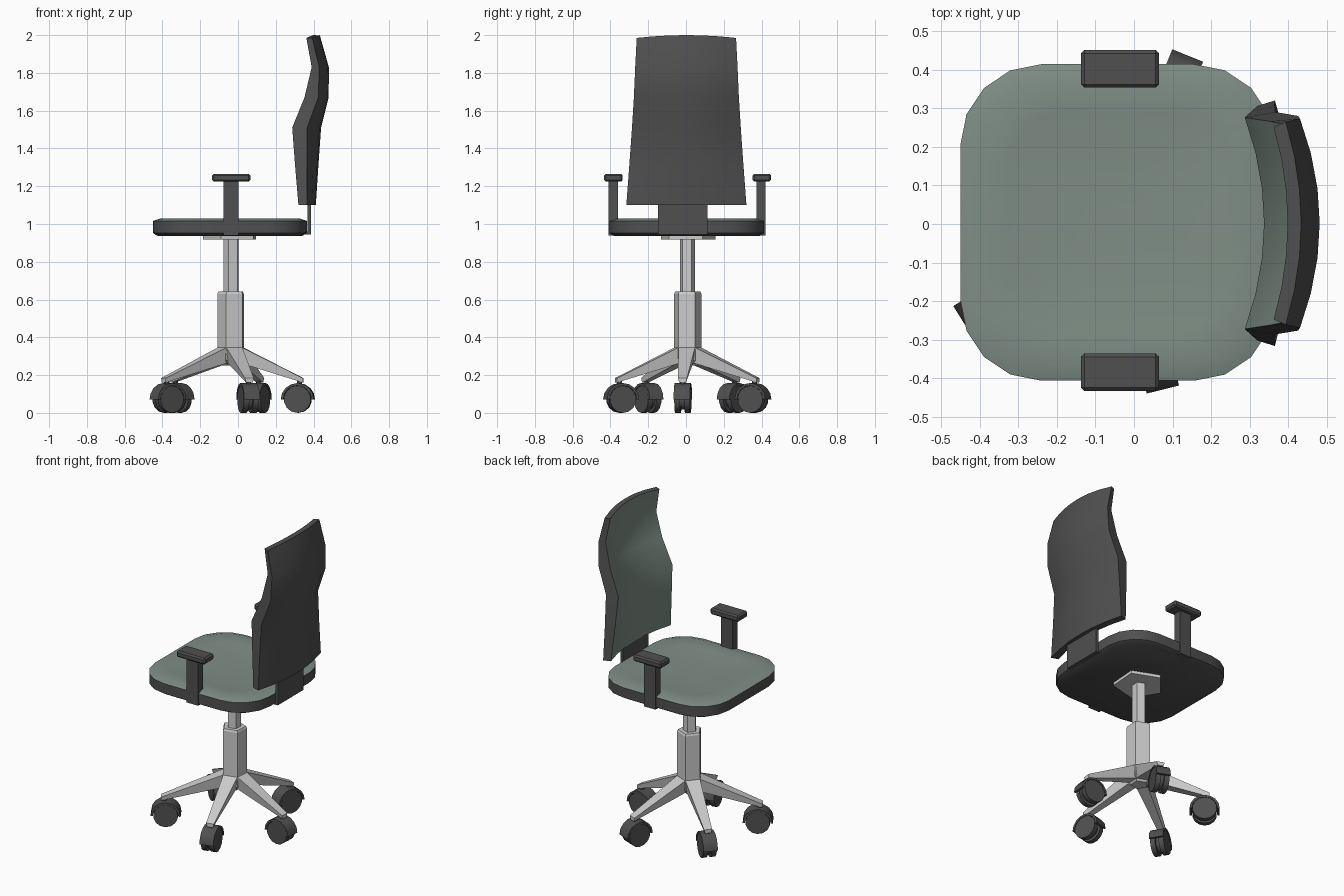
import bpy, bmesh
from math import sin, cos, pi, radians
from mathutils import Matrix, Vector

if "Cube" in bpy.data.objects:
    bpy.data.objects.remove(bpy.data.objects["Cube"])


def material(name, r, g, b):
    m = bpy.data.materials.new(name)
    m.diffuse_color = (r, g, b, 1)
    m.use_nodes = True
    m.node_tree.nodes["Principled BSDF"].inputs["Base Color"].default_value = m.diffuse_color
    return m


DARK = material("dark_plastic", 0.08, 0.08, 0.08)
GREEN = material("green_fabric", 0.21, 0.27, 0.235)
SILVER = material("silver_metal", 0.55, 0.55, 0.55)
CX, CY, ROT = -0.034, 0.008, radians(-4)      # swivel axis and base rotation


def finish(name, bm, mats, smooth=None):
    bmesh.ops.recalc_face_normals(bm, faces=bm.faces)
    me = bpy.data.meshes.new(name)
    bm.to_mesh(me)
    bm.free()
    for m in mats:
        me.materials.append(m)
    ob = bpy.data.objects.new(name, me)
    bpy.context.collection.objects.link(ob)
    if smooth:
        bpy.ops.object.select_all(action='DESELECT')
        bpy.context.view_layer.objects.active = ob
        ob.select_set(True)
        bpy.ops.object.shade_smooth_by_angle(angle=radians(smooth))
    return ob


def loft(bm, rings, mat_of=lambda i, j: 0, cap_mats=(0, 0)):
    """Skin a list of closed loops with quads and cap both ends."""
    vs = [[bm.verts.new(p) for p in r] for r in rings]
    n = len(rings[0])
    for i in range(len(rings) - 1):
        for j in range(n):
            k = (j + 1) % n
            f = bm.faces.new((vs[i][j], vs[i][k], vs[i + 1][k], vs[i + 1][j]))
            f.material_index = mat_of(i, j)
    for r, m in zip((vs[0], vs[-1]), cap_mats):
        bm.faces.new(r).material_index = m


def ngon(n, r, z, rot):
    return [(CX + r * cos(rot + 2 * pi * i / n), CY + r * sin(rot + 2 * pi * i / n), z) for i in range(n)]


def box(name, lo, hi, mat, bevel=0):
    bm = bmesh.new()
    lo, hi = Vector(lo), Vector(hi)
    bmesh.ops.create_cube(bm, size=1, matrix=Matrix.Translation((lo + hi) / 2) @ Matrix.Diagonal((*(hi - lo), 1)))
    if bevel:
        bmesh.ops.bevel(bm, geom=bm.edges[:], offset=bevel, segments=1, affect='EDGES')
    return finish(name, bm, [mat])


# Seat: rounded-square outline, dark rim and dished green top
outline = []
for cx, cy, a0 in ((0.155, 0.204, 0), (-0.24, 0.204, 90), (-0.24, -0.196, 180), (0.155, -0.196, 270)):
    for k in range(5):
        a = radians(a0 + 22.5 * k)
        outline.append((cx + 0.21 * cos(a), cy + 0.21 * sin(a)))
levels = [(0.94, 0.937), (1, 0.952), (1, 1.016), (0.9, 1.03), (0.7, 1.022), (0.45, 1.015), (0.2, 1.012)]
mx, my = -0.043, 0.004
bm = bmesh.new()
loft(bm, [[(mx + (x - mx) * s, my + (y - my) * s, z) for x, y in outline] for s, z in levels],
     lambda i, j: int(i >= 2), (0, 1))
finish("seat", bm, [DARK, GREEN], 35)

# Backrest: z, half width, edge front/back x, centre front/back x
sections = [(1.10, 0.318, 0.320, 0.365, 0.368, 0.412),
            (1.30, 0.303, 0.303, 0.364, 0.352, 0.425),
            (1.51, 0.288, 0.287, 0.366, 0.337, 0.440),
            (1.67, 0.278, 0.352, 0.425, 0.400, 0.480),
            (1.83, 0.271, 0.390, 0.430, 0.436, 0.481),
            (1.985, 0.263, 0.362, 0.393, 0.398, 0.433)]
us = [-1, -0.67, -0.33, 0, 0.33, 0.67, 1]
rings = []
for z, w, ef, eb, cf, cb in sections:
    crown = 0.015 if z > 1.9 else 0
    front = [(cf + (ef - cf) * u * u, 0.002 + u * (w - 0.014), z + crown * (1 - u * u)) for u in us]
    back = [(cb + (eb - cb) * u * u, 0.002 + u * w, z + crown * (1 - u * u)) for u in reversed(us)]
    rings.append(front + back)
bm = bmesh.new()
loft(bm, rings, lambda i, j: int(j < len(us) - 1))
finish("backrest", bm, [DARK, GREEN], 35)

# Plate joining the backrest to the seat
box("back_bracket", (0.368, -0.147, 0.945), (0.386, 0.115, 1.16), DARK)
box("back_bracket_foot", (0.30, -0.147, 0.945), (0.37, 0.115, 0.96), DARK)

# Armrests
for side, y in (("left", -0.384), ("right", 0.402)):
    box(side + "_arm_pad", (-0.137, y - 0.049, 1.225), (0.065, y + 0.049, 1.266), DARK, 0.009)
    yp = y - 0.005 * (1 if y > 0 else 0)
    box(side + "_arm_post", (-0.078, yp - 0.025, 0.94), (0.003, yp + 0.025, 1.235), DARK)

# Five-sided column, gas lift and seat plate
corner = ROT + pi / 5
bm = bmesh.new()
loft(bm, [ngon(5, r, z, corner) for r, z in ((0.05, 0.25), (0.076, 0.28), (0.076, 0.63), (0.07, 0.642))])
finish("column", bm, [SILVER])
bm = bmesh.new()
loft(bm, [ngon(5, 0.042, z, corner) for z in (0.63, 0.93)])
finish("gas_lift", bm, [SILVER])
bm = bmesh.new()
loft(bm, [ngon(5, 0.152, z, corner) for z in (0.918, 0.94)])
finish("seat_plate", bm, [SILVER])

# Legs and twin-wheel casters
for n, reach in enumerate((0.44, 0.462, 0.468, 0.485, 0.45)):
    place = Matrix.Translation((CX, CY, 0)) @ Matrix.Rotation(ROT + n * 2 * pi / 5, 4, 'Z')
    tip, hub = reach - 0.06, reach - 0.088

    bm = bmesh.new()
    loft(bm, [[(r, -w, hi), (r, w, hi), (r, w * 0.75, lo), (r, -w * 0.75, lo)]
              for r, w, lo, hi in ((0.03, 0.044, 0.265, 0.352), (0.062, 0.044, 0.26, 0.345), (tip, 0.024, 0.16, 0.184))])
    bmesh.ops.transform(bm, matrix=place, verts=bm.verts)
    finish(f"leg_{n + 1}", bm, [SILVER])

    bm = bmesh.new()
    # curved hood
    arc = []
    for k in range(9):
        a = pi * k / 8
        arc.append([(hub + r * cos(a), y, 0.07 + r * sin(a))
                    for r, y in ((0.088, -0.043), (0.088, 0.043), (0.075, 0.043), (0.075, -0.043))])
    loft(bm, arc)
    # wheels and the core between them
    for y, r, d in ((-0.026, 0.072, 0.03), (0.026, 0.072, 0.03), (0, 0.055, 0.024)):
        m = Matrix.Translation((hub, y, 0.072)) @ Matrix.Rotation(pi / 2, 4, 'X')
        bmesh.ops.create_cone(bm, cap_ends=True, segments=14, radius1=r, radius2=r, depth=d, matrix=m)
    # swivel stem
    bmesh.ops.create_cone(bm, cap_ends=True, segments=6, radius1=0.014, radius2=0.014, depth=0.06,
                          matrix=Matrix.Translation((hub + 0.008, 0, 0.145)))
    bmesh.ops.transform(bm, matrix=place, verts=bm.verts)
    finish(f"caster_{n + 1}", bm, [DARK], 30)
